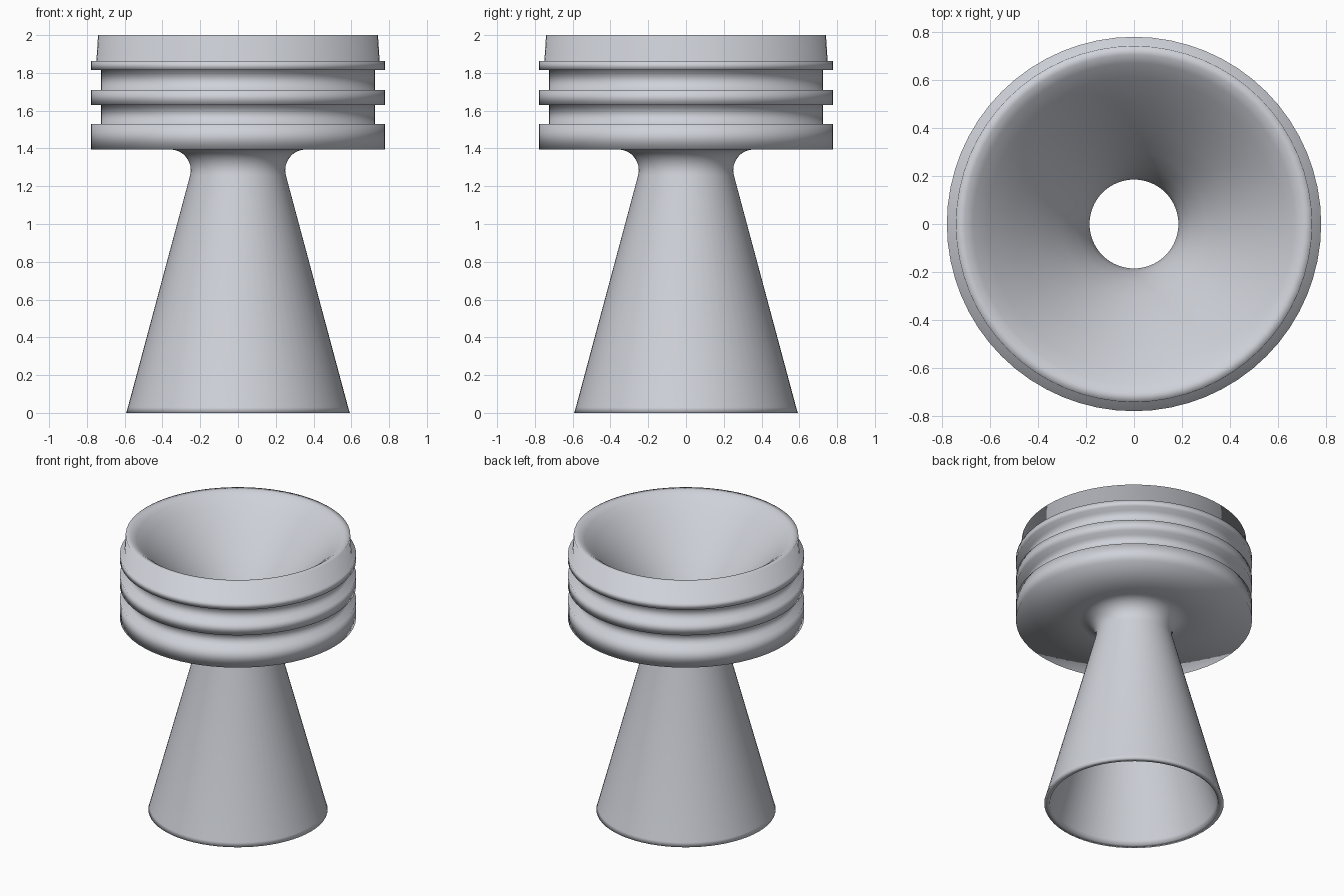
import bpy, math

if "Cube" in bpy.data.objects:
    bpy.data.objects.remove(bpy.data.objects["Cube"])

SEG = 64

metal = bpy.data.materials.new("light grey metal")
metal.diffuse_color = (0.62, 0.64, 0.69, 1)
metal.use_nodes = True
metal.node_tree.nodes["Principled BSDF"].inputs["Base Color"].default_value = metal.diffuse_color


def lathe(name, profile):
    """Revolve a closed (radius, z) profile round the z axis."""
    n = len(profile)
    verts = [(r * math.cos(2 * math.pi * s / SEG), r * math.sin(2 * math.pi * s / SEG), z)
             for s in range(SEG) for r, z in profile]
    faces = []
    for s in range(SEG):
        a, b = s * n, (s + 1) % SEG * n
        for i in range(n):
            j = (i + 1) % n
            faces.append((a + i, b + i, b + j, a + j))
    mesh = bpy.data.meshes.new(name)
    mesh.from_pydata(verts, [], faces)
    mesh.materials.append(metal)
    mesh.polygons.foreach_set("use_smooth", [True] * len(faces))
    mesh.update()
    ob = bpy.data.objects.new(name, mesh)
    bpy.context.collection.objects.link(ob)
    return ob


# Flared skirt and rounded neck
outer = [(0.592, 0.0), (0.583, 0.03)]
for k in range(0, 9):
    t = math.radians(195 - k * 105 / 8)
    outer.append((0.36 + 0.11 * math.cos(t), 1.285 + 0.11 * math.sin(t)))

# Ribbed collar with two grooves
outer += [(0.779, 1.395), (0.779, 1.53), (0.725, 1.53), (0.725, 1.63),
          (0.779, 1.63), (0.779, 1.71), (0.725, 1.71), (0.725, 1.815),
          (0.779, 1.815), (0.779, 1.862), (0.75, 1.862), (0.741, 2.0)]

# Funnel bowl, throat and hollow skirt
inner = [(0.705, 1.998), (0.67, 1.975), (0.61, 1.92), (0.50, 1.80), (0.40, 1.68),
         (0.30, 1.55), (0.24, 1.45), (0.20, 1.36), (0.185, 1.29), (0.19, 1.22),
         (0.215, 1.14), (0.545, 0.03), (0.555, 0.0)]

lathe("funnel_nozzle", outer + inner)
